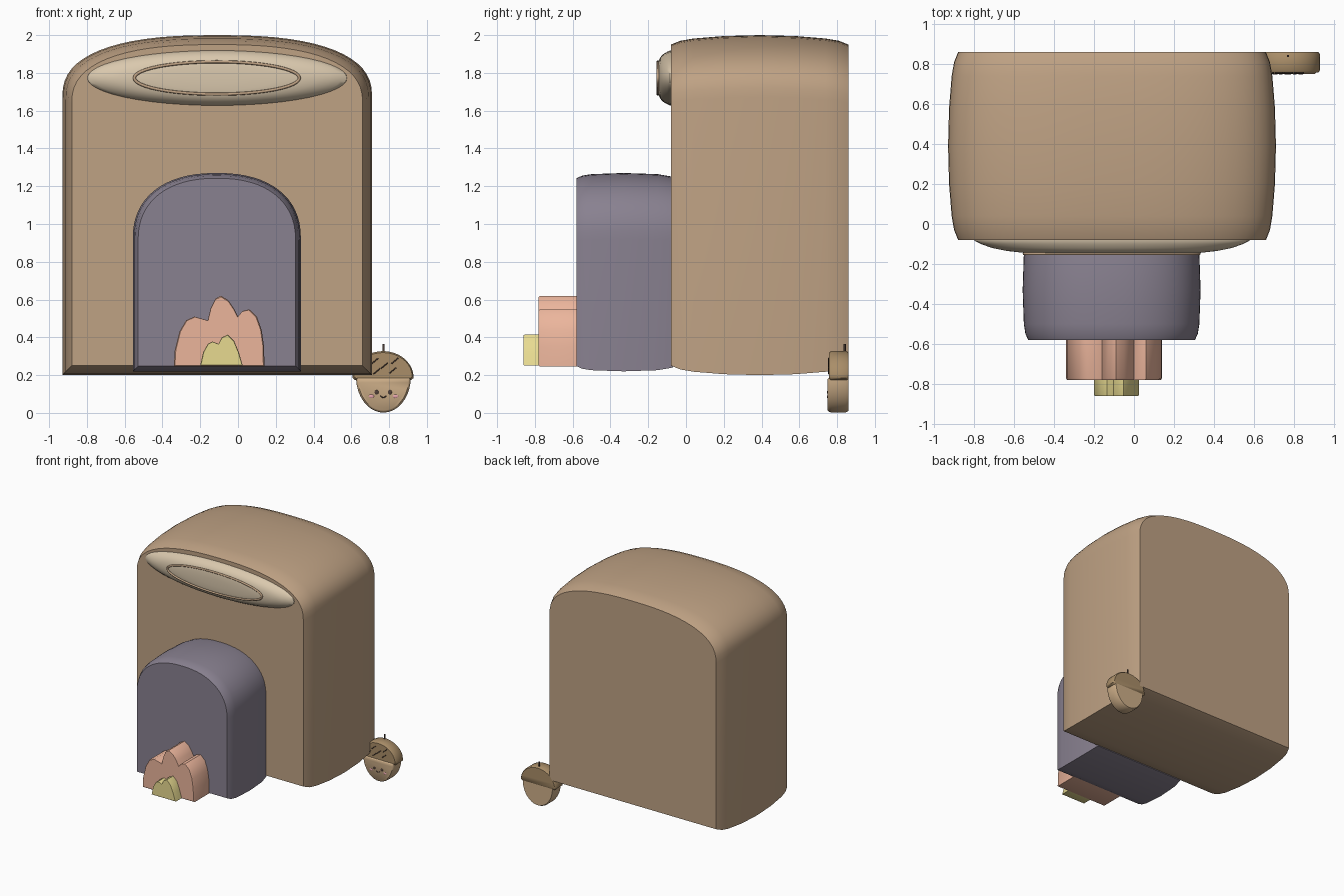
import bpy, bmesh, math

if "Cube" in bpy.data.objects:
    bpy.data.objects.remove(bpy.data.objects["Cube"])


def material(name, rgb):
    m = bpy.data.materials.new(name)
    m.diffuse_color = (*rgb, 1)
    m.use_nodes = True
    m.node_tree.nodes["Principled BSDF"].inputs["Base Color"].default_value = m.diffuse_color
    return m


TAN = material("tan", (0.52, 0.36, 0.23))
CREAM = material("cream", (0.70, 0.58, 0.42))
SLATE = material("slate", (0.25, 0.22, 0.28))
PEACH = material("peach", (0.83, 0.46, 0.33))
YELLOW = material("yellow", (0.80, 0.70, 0.28))
NUT = material("nut", (0.62, 0.43, 0.25))
CAP = material("cap", (0.40, 0.27, 0.14))
DARK = material("dark", (0.08, 0.05, 0.04))
PINK = material("pink", (0.80, 0.38, 0.42))


def finish(ob, mat, angle=45):
    ob.data.materials.append(mat)
    bpy.ops.object.select_all(action='DESELECT')
    ob.select_set(True)
    bpy.context.view_layer.objects.active = ob
    bpy.ops.object.shade_smooth_by_angle(angle=math.radians(angle))


def loft(name, outline, sections, mat, relative=False):
    """Stack an xz outline along y; each section is (y, inset)."""
    xs, zs = [p[0] for p in outline], [p[1] for p in outline]
    cx, cz = (min(xs) + max(xs)) / 2, (min(zs) + max(zs)) / 2
    hx, hz = (max(xs) - min(xs)) / 2, (max(zs) - min(zs)) / 2
    bm = bmesh.new()
    rings = []
    for y, inset in sections:
        sx, sz = (1 - inset, 1 - inset) if relative else (1 - inset / hx, 1 - inset / hz)
        rings.append([bm.verts.new((cx + (x - cx) * sx, y, cz + (z - cz) * sz)) for x, z in outline])
    n = len(outline)
    for a, b in zip(rings, rings[1:]):
        for i in range(n):
            j = (i + 1) % n
            bm.faces.new((a[i], a[j], b[j], b[i]))
    bm.faces.new(rings[0])
    bm.faces.new(rings[-1])
    bmesh.ops.recalc_face_normals(bm, faces=bm.faces)
    me = bpy.data.meshes.new(name)
    bm.to_mesh(me)
    bm.free()
    ob = bpy.data.objects.new(name, me)
    bpy.context.collection.objects.link(ob)
    finish(ob, mat)
    return ob


def arch(cx, half, z0, spring, top, power, n=32):
    pts = [(cx + half, z0)]
    for i in range(n + 1):
        c, s = math.cos(math.pi * i / n), max(0, math.sin(math.pi * i / n))
        pts.append((cx + half * math.copysign(abs(c) ** (2 / power), c),
                    spring + (top - spring) * s ** (2 / power)))
    return pts + [(cx - half, z0)]


def ellipse(cx, cz, rx, rz, a0=0, a1=360, n=48):
    closed = a1 - a0 == 360
    return [(cx + rx * math.cos(math.radians(a0 + (a1 - a0) * i / n)),
             cz + rz * math.sin(math.radians(a0 + (a1 - a0) * i / n)))
            for i in range(n if closed else n + 1)]


def tube(name, pts, radius, mat, cyclic=False):
    cu = bpy.data.curves.new(name, 'CURVE')
    cu.dimensions = '3D'
    cu.bevel_depth = radius
    cu.bevel_resolution = 2
    cu.use_fill_caps = True
    sp = cu.splines.new('POLY')
    sp.points.add(len(pts) - 1)
    for p, co in zip(sp.points, pts):
        p.co = (*co, 1)
    sp.use_cyclic_u = cyclic
    cu.materials.append(mat)
    ob = bpy.data.objects.new(name, cu)
    bpy.context.collection.objects.link(ob)


def dot(name, x, z, rx, rz, mat):
    bpy.ops.mesh.primitive_uv_sphere_add(segments=16, ring_count=8, radius=1, location=(x, 0.752, z))
    ob = bpy.context.object
    ob.name = name
    ob.scale = (rx, 0.005, rz)
    finish(ob, mat)


# Softly bulging oven body and protruding fire opening
loft("oven_body", arch(-0.11, 0.82, 0.2, 1.67, 2.0, 2.5),
     [(-0.08, 0.05), (-0.03, 0.03), (0.04, 0.018), (0.2, 0.005), (0.39, 0),
      (0.58, 0.005), (0.74, 0.018), (0.81, 0.03), (0.86, 0.05)], TAN)
loft("fire_opening", arch(-0.112, 0.445, 0.22, 0.92, 1.27, 2.3),
     [(-0.58, 0.028), (-0.55, 0.014), (-0.5, 0.006), (-0.33, 0), (-0.15, 0.006), (-0.07, 0.02)], SLATE)

# Domed oval plaque with a raised oval line
loft("plaque", ellipse(-0.11, 1.773, 0.69, 0.146),
     [(-0.07, 0), (-0.085, 0.005), (-0.10, 0.05), (-0.12, 0.13), (-0.135, 0.24),
      (-0.145, 0.37), (-0.149, 0.55), (-0.151, 0.8)], CREAM, relative=True)
tube("plaque_ring", [(x, -0.148, z) for x, z in ellipse(-0.112, 1.773, 0.437, 0.086)], 0.008, TAN, True)

# Flames
loft("outer_flame", [(-0.34, 0.245), (-0.335, 0.33), (-0.31, 0.43), (-0.275, 0.49), (-0.23, 0.51),
                     (-0.16, 0.49), (-0.145, 0.555), (-0.12, 0.605), (-0.09, 0.62), (-0.05, 0.595),
                     (-0.02, 0.55), (0, 0.51), (0.025, 0.54), (0.06, 0.548), (0.1, 0.51),
                     (0.125, 0.44), (0.138, 0.35), (0.14, 0.245)],
     [(-0.78, 0.006), (-0.772, 0), (-0.57, 0)], PEACH)
loft("inner_flame", [(-0.2, 0.25), (-0.185, 0.32), (-0.16, 0.365), (-0.135, 0.378), (-0.103, 0.365),
                     (-0.085, 0.4), (-0.053, 0.415), (-0.02, 0.38), (0.005, 0.32), (0.025, 0.25)],
     [(-0.86, 0.004), (-0.854, 0), (-0.77, 0)], YELLOW)

# Acorn hanging at the back right corner
loft("acorn_nut", ellipse(0.77, 0.19, 0.145, 0.188, 180, 360, 28),
     [(0.75, 0.012), (0.757, 0.004), (0.77, 0), (0.845, 0), (0.86, 0.008)], NUT)
loft("acorn_cap", ellipse(0.768, 0.185, 0.162, 0.142, 0, 180, 24)
     + [(0.62, 0.173), (0.916, 0.173)],
     [(0.757, 0.008), (0.768, 0), (0.85, 0), (0.86, 0.008)], CAP)
tube("acorn_stem", [(0.77, 0.84, 0.31), (0.77, 0.84, 0.365)], 0.006, DARK)

# Hatching on the cap
for i, (x, z) in enumerate([(0.68, 0.225), (0.735, 0.22), (0.725, 0.275),
                            (0.775, 0.25), (0.82, 0.225), (0.83, 0.275)]):
    tube(f"cap_stroke_{i}", [(x - 0.018, 0.756, z - 0.015), (x + 0.018, 0.756, z + 0.015)], 0.003, DARK)

# Acorn face
for side, s in (("left", -1), ("right", 1)):
    dot(f"{side}_eye", 0.769 + s * 0.035, 0.109, 0.012, 0.013, DARK)
    dot(f"{side}_cheek", 0.77 + s * 0.064, 0.088, 0.016, 0.01, PINK)
tube("mouth", [(x, 0.75, z) for x, z in ellipse(0.769, 0.092, 0.015, 0.01, 180, 360, 8)], 0.003, DARK)
